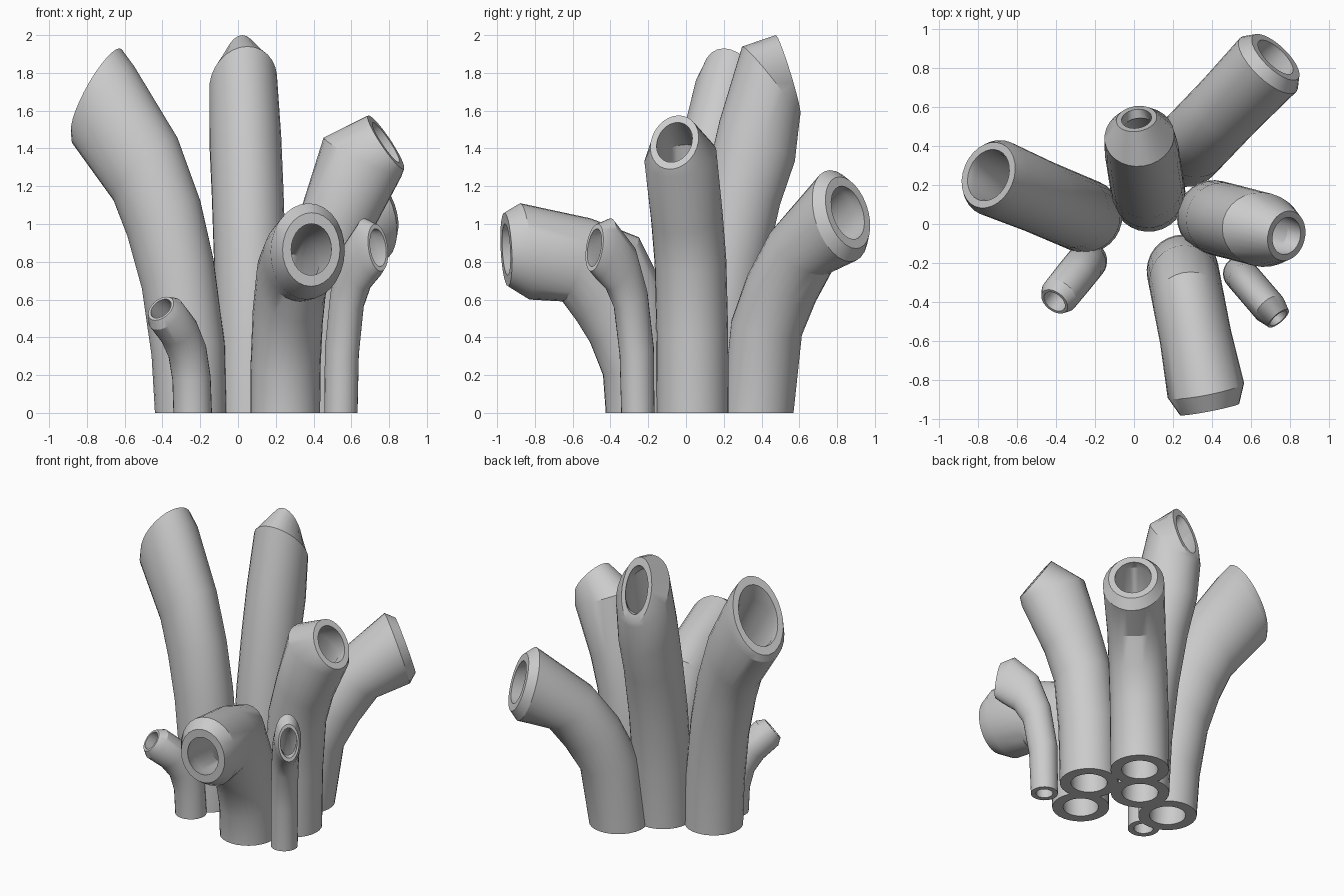
import bpy, bmesh, math
from mathutils import Vector

SIDES = 28


def tube(name, base, heading, r, rings, lip_w, cap_w, bore=0.62, mouth=0.74):
    """Hollow bent tube. Each ring is (s, z) of its inner-bend side and of its
    outer-bend side, s being the distance from the base along the heading."""
    h = Vector((heading[0], heading[1], 0)).normalized()
    u = Vector((-h.y, h.x, 0))
    o = Vector((base[0], base[1], 0))
    widths = [r] * (len(rings) - 2) + [lip_w, cap_w]
    bm = bmesh.new()

    def loop(ring, w, k):
        a = o + h * ring[0] + Vector((0, 0, ring[1]))
        b = o + h * ring[2] + Vector((0, 0, ring[3]))
        c, v = (a + b) / 2, (b - a) / 2
        out = []
        for i in range(SIDES):
            t = 2 * math.pi * i / SIDES
            out.append(bm.verts.new(c + (v * math.cos(t) + u * w * math.sin(t)) * k))
        return out

    # outer wall up to the mouth, then the bore back down to the base
    loops = [loop(g, w, 1) for g, w in zip(rings, widths)]
    ks = [bore] * (len(rings) - 1) + [mouth]
    loops += [loop(g, w, k) for g, w, k in reversed(list(zip(rings, widths, ks)))]
    for n, la in enumerate(loops):
        lb = loops[(n + 1) % len(loops)]
        for i in range(SIDES):
            j = (i + 1) % SIDES
            bm.faces.new((la[i], la[j], lb[j], lb[i]))
    bmesh.ops.recalc_face_normals(bm, faces=bm.faces)
    me = bpy.data.meshes.new(name)
    bm.to_mesh(me)
    bm.free()
    ob = bpy.data.objects.new(name, me)
    bpy.context.collection.objects.link(ob)
    bpy.ops.object.select_all(action='DESELECT')
    ob.select_set(True)
    bpy.context.view_layer.objects.active = ob
    bpy.ops.object.shade_smooth_by_angle(angle=math.radians(30))


# tall tubes
tube("tall_left_tube", (-0.25, 0.04), (-0.92, 0.39), 0.19, [
    (-.19, 0, .19, 0), (-.18, .37, .21, .30), (-.115, .82, .265, .65),
    (-.04, 1.13, .35, .93), (.09, 1.46, .43, 1.12),
    (.34, 1.84, .665, 1.42), (.41, 1.93, .67, 1.47)], 0.2, 0.175, mouth=0.78)
tube("tall_centre_tube", (0.075, 0.15), (-0.157, 0.987), 0.19, [
    (-.19, 0, .19, 0), (-.17, .42, .215, .38), (-.12, .85, .27, .75),
    (-.04, 1.25, .35, 1.1), (.03, 1.55, .43, 1.33),
    (.15, 1.94, .455, 1.55), (.33, 2.0, .46, 1.58)], 0.18, 0.105)

# medium tubes
tube("right_tube", (0.41, 0.035), (0.97, -0.25), 0.19, [
    (-.19, 0, .19, 0), (-.185, .45, .20, .40), (-.14, .85, .23, .75),
    (-.06, 1.12, .30, .95), (.05, 1.46, .465, 1.25),
    (.29, 1.575, .48, 1.29)], 0.19, 0.13)
tube("back_right_tube", (0.27, 0.38), (0.69, 0.72), 0.19, [
    (-.19, 0, .19, 0), (-.12, .5, .25, .4), (0, .75, .35, .57),
    (.17, .98, .47, .73), (.53, 1.285, .68, .80),
    (.60, 1.25, .72, .87)], 0.2, 0.16)
tube("front_tube", (0.25, -0.24), (0.19, -0.98), 0.185, [
    (-.185, 0, .185, 0), (-.18, .3, .2, .2), (-.13, .65, .27, .37),
    (.01, .93, .34, .48), (.27, 1.03, .42, .59), (.65, 1.11, .60, .60),
    (.735, 1.06, .715, .67)], 0.2, 0.155, mouth=0.7)

# small tubes
tube("small_right_tube", (0.545, -0.255), (0.65, -0.76), 0.088, [
    (-.088, 0, .088, 0), (-.085, .35, .1, .3), (-.04, .65, .14, .55),
    (.04, .88, .20, .65), (.19, 1.03, .28, .71),
    (.28, 1.0, .325, .75)], 0.088, 0.068, mouth=0.8)
tube("small_left_tube", (-0.24, -0.19), (-0.63, -0.78), 0.102, [
    (-.102, 0, .102, 0), (-.09, .2, .11, .17), (-.05, .37, .14, .28),
    (.03, .50, .20, .36), (.16, .61, .30, .44),
    (.22, .615, .315, .49)], 0.1, 0.078, mouth=0.8)
